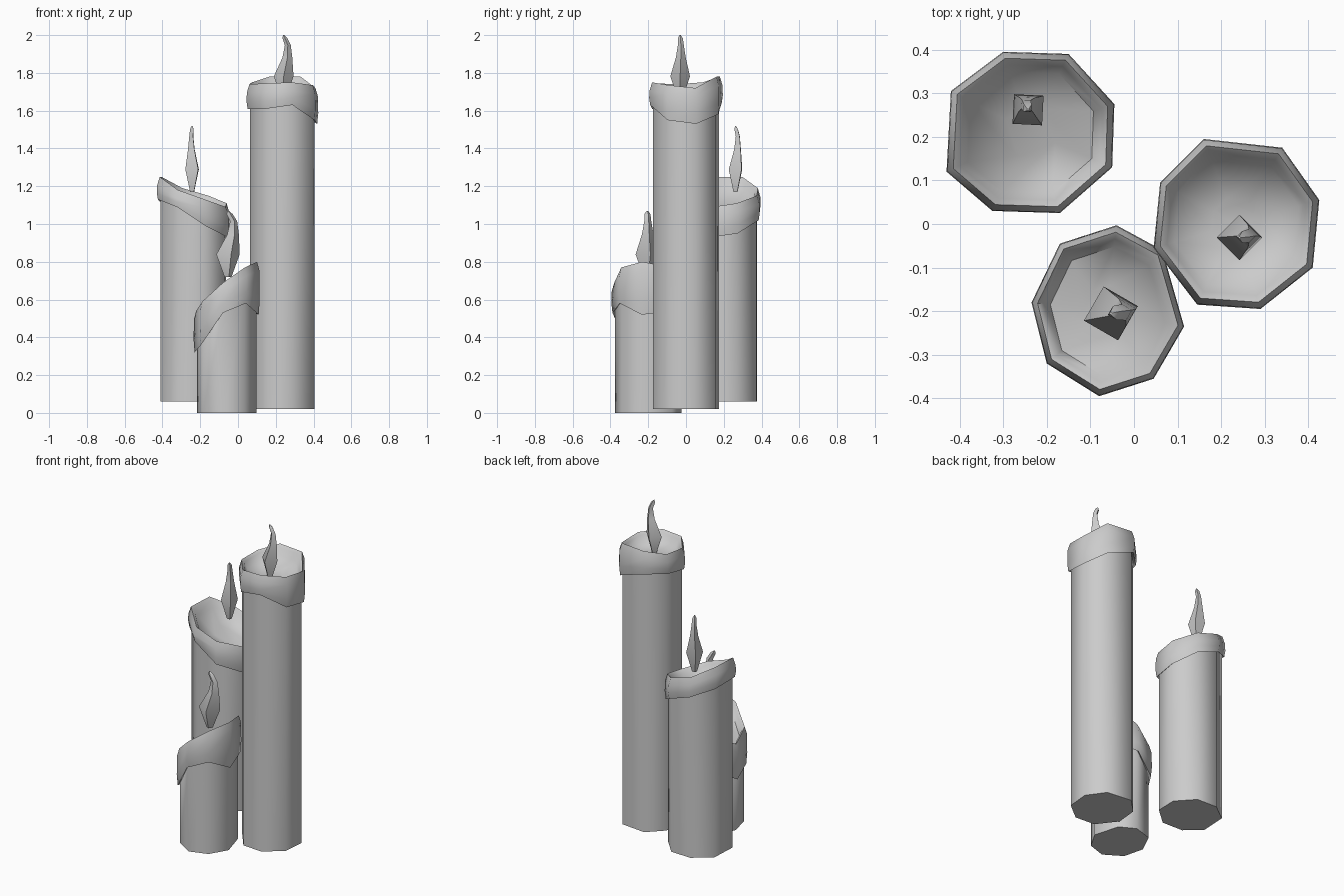
import bpy, bmesh
from math import cos, sin, radians
from mathutils import Vector

if "Cube" in bpy.data.objects:
    bpy.data.objects.remove(bpy.data.objects["Cube"])


def loft(name, rings, angle):
    """Skin a list of equal-length vertex rings and close both ends."""
    bm = bmesh.new()
    vr = [[bm.verts.new(p) for p in r] for r in rings]
    n = len(rings[0])
    for a, b in zip(vr, vr[1:]):
        for i in range(n):
            j = (i + 1) % n
            bm.faces.new((a[i], a[j], b[j], b[i]))
    bm.faces.new(vr[0][::-1])
    bm.faces.new(vr[-1])
    bmesh.ops.recalc_face_normals(bm, faces=bm.faces)
    me = bpy.data.meshes.new(name)
    bm.to_mesh(me)
    bm.free()
    ob = bpy.data.objects.new(name, me)
    bpy.context.collection.objects.link(ob)
    bpy.context.view_layer.objects.active = ob
    ob.select_set(True)
    bpy.ops.object.shade_smooth_by_angle(angle=radians(angle))
    ob.select_set(False)


def candle(name, centre, base, rim):
    """rim: (x, y, rim height, drip height) for each of the eight sides."""
    cx, cy = centre
    mean = sum(r[2] for r in rim) / 8

    def ring(scale, height):
        return [(cx + (x - cx) * scale, cy + (y - cy) * scale, height(t, d))
                for x, y, t, d in rim]

    # straight wax column
    loft(name + "_body", [ring(.9, lambda t, d: base),
                          ring(.9, lambda t, d: d + .03)], 60)
    # melted cap: drip edge, rounded lip, sunken pool
    loft(name + "_melted_cap", [
        ring(.89, lambda t, d: d + .015),
        ring(.97, lambda t, d: d),
        ring(1.0, lambda t, d: d + (t - d) * .3),
        ring(.99, lambda t, d: t - .045),
        ring(.92, lambda t, d: t),
        ring(.84, lambda t, d: t - .015),
        ring(.75, lambda t, d: t - .055),
        ring(.3, lambda t, d: mean + (t - mean) * .4 - .075)], 60)


def flame(name, pos, z0, z1, radius, turn, bend, bend_dir):
    """Four-sided flame with a bent tip."""
    d = Vector((cos(radians(bend_dir)), sin(radians(bend_dir)), 0))
    rings = []
    for t, r, off in ((0, .3, 0), (.34, 1, 0), (.64, .5, .9),
                      (.84, .3, 1), (.95, .26, .3), (1, .06, 0)):
        c = Vector((*pos, z0 + (z1 - z0) * t)) + d * bend * off
        rings.append([c + Vector((cos(a), sin(a), 0)) * radius * r
                      for a in (radians(turn + 90 * k) for k in range(4))])
    loft(name, rings, 50)


candle("tall_candle", (.235, 0), .02, [
    (.425, .055, 1.72, 1.53), (.34, .175, 1.78, 1.58),
    (.16, .195, 1.78, 1.64), (.06, .095, 1.75, 1.63),
    (.045, -.055, 1.74, 1.61), (.145, -.185, 1.745, 1.61),
    (.29, -.195, 1.75, 1.63), (.41, -.10, 1.735, 1.55)])
candle("medium_candle", (-.237, .21), .06, [
    (-.045, .275, 1.11, .95), (-.15, .39, 1.15, 1.02),
    (-.30, .395, 1.19, 1.07), (-.42, .305, 1.25, 1.12),
    (-.43, .12, 1.25, 1.13), (-.325, .03, 1.18, 1.09),
    (-.17, .025, 1.13, .99), (-.05, .13, 1.09, .93)])
candle("short_candle", (-.062, -.2), 0, [
    (.115, -.235, .80, .52), (.065, -.06, .77, .54),
    (-.04, -.003, .68, .50), (-.17, -.045, .60, .40),
    (-.235, -.18, .54, .32), (-.2, -.32, .59, .36),
    (-.08, -.395, .69, .53), (.045, -.355, .77, .58)])

flame("tall_flame", (.242, -.031), 1.67, 2.0, .052, 0, .022, 10)
flame("medium_flame", (-.243, .262), 1.17, 1.52, .048, 42, .013, 110)
flame("short_flame", (-.053, -.205), .72, 1.07, .064, 15, .03, 5)
